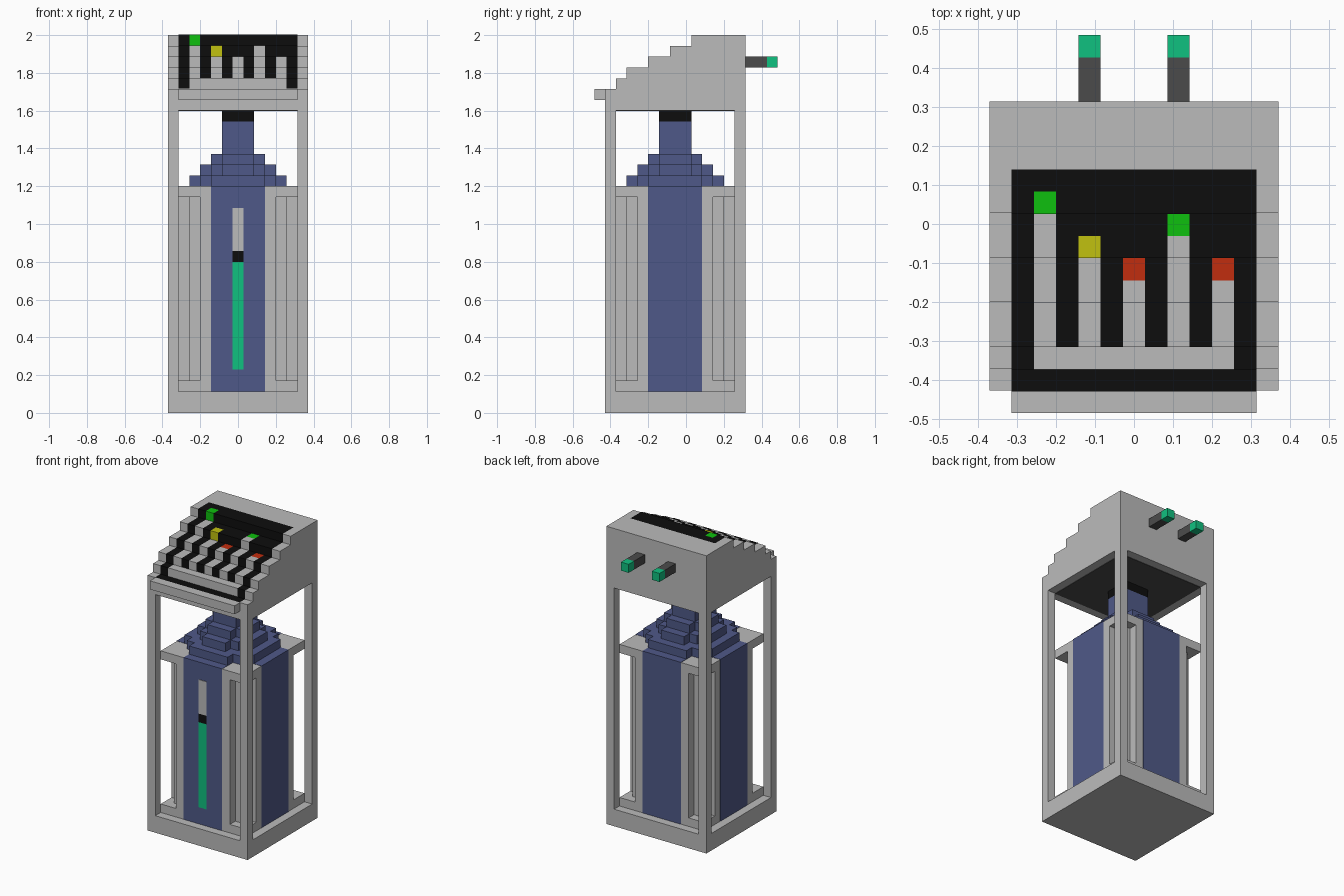
import bpy, bmesh, math
from mathutils import Vector

cube = bpy.data.objects.get("Cube")
if cube:
    bpy.data.objects.remove(cube, do_unlink=True)

U = 2 / 35      # one block; all sizes below are in blocks
CY = -1         # y of the tank axis


def material(name, rgb):
    lin = [(c / 255 / 12.92) if c < 11 else ((c / 255 + 0.055) / 1.055) ** 2.4 for c in rgb]
    m = bpy.data.materials.new(name)
    m.use_nodes = True
    m.diffuse_color = (*lin, 1)
    bsdf = m.node_tree.nodes["Principled BSDF"]
    bsdf.inputs["Base Color"].default_value = (*lin, 1)
    bsdf.inputs["Roughness"].default_value = 0.8
    return m


GREY = material("light grey", (187, 187, 187))
DARK = material("dark grey", (75, 75, 75))
BLACK = material("black", (13, 13, 13))
BLUE = material("slate blue", (79, 89, 136))
TEAL = material("teal", (16, 193, 128))
GREEN = material("green", (14, 192, 14))
YELLOW = material("yellow", (193, 193, 16))
RED = material("red", (193, 45, 14))


def finish(name, bm, mats, fix=True):
    if fix:
        bmesh.ops.recalc_face_normals(bm, faces=bm.faces)
    bmesh.ops.scale(bm, vec=(U, U, U), verts=bm.verts)
    me = bpy.data.meshes.new(name)
    bm.to_mesh(me)
    bm.free()
    for m in mats:
        me.materials.append(m)
    ob = bpy.data.objects.new(name, me)
    bpy.context.collection.objects.link(ob)
    return ob


def prism(name, pts, direction, mat):
    """Extrude a closed 3D outline along a direction."""
    bm = bmesh.new()
    face = bm.faces.new([bm.verts.new(p) for p in pts])
    ext = bmesh.ops.extrude_face_region(bm, geom=[face], use_keep_orig=True)
    moved = [g for g in ext["geom"] if isinstance(g, bmesh.types.BMVert)]
    bmesh.ops.translate(bm, vec=Vector(direction), verts=moved)
    return finish(name, bm, [mat])


def box(name, x, y, z, mat):
    pts = [(x[0], y[0], z[0]), (x[1], y[0], z[0]), (x[1], y[1], z[0]), (x[0], y[1], z[0])]
    return prism(name, pts, (0, 0, z[1] - z[0]), mat)


def stepped_disc(name, r, z0, z1, mat):
    """Round slab with a blocky, stair-stepped outline."""
    quarter = []
    for k in range(int(r) + 1):
        w = int(math.sqrt(r * r - k * k)) + 0.5
        if quarter and quarter[-1][0] == w:
            quarter.pop()
        elif k:
            quarter.append((w, k - 0.5))
        quarter.append((w, k + 0.5))
    back = quarter[::-1]
    ring = (quarter + [(-x, y) for x, y in back]
            + [(-x, -y) for x, y in quarter] + [(x, -y) for x, y in back])
    prism(name, [(x, y + CY, z0) for x, y in ring], (0, 0, z1 - z0), mat)


# Base and four corner posts
box("base", (-6.5, 6.5), (-7.5, 5.5), (0, 2), GREY)
for sx, side in ((-1, "right"), (1, "left")):
    for y, end in ((-7.5, "front"), (4.5, "back")):
        box(f"{end}_{side}_post", sorted((sx * 5.5, sx * 6.5)), (y, y + 1), (2, 28), GREY)

# Tank: square end plates, stepped core, blue wall panels on all four sides
box("tank_bottom_plate", (-5.5, 5.5), (CY - 5.5, CY + 5.5), (2, 3), GREY)
box("tank_top_plate", (-5.5, 5.5), (CY - 5.5, CY + 5.5), (20, 21), GREY)
stepped_disc("tank_core", 5.85, 3, 20, GREY)
box("tank_front_back_panel", (-2.5, 2.5), (CY - 5.53, CY + 5.53), (2, 21.03), BLUE)
box("tank_side_panel", (-5.53, 5.53), (CY - 2.5, CY + 2.5), (2, 21.03), BLUE)

# Shoulder tiers, neck and cap
for i, r in enumerate((4.5, 3.5, 2.5)):
    stepped_disc(f"shoulder_tier_{i + 1}", r, 21 + i, 22 + i, BLUE)
stepped_disc("neck", 1.5, 24, 27, BLUE)
stepped_disc("neck_cap", 1.5, 27, 28, BLACK)

# Level gauge on the tank front
for part, z0, z1, mat in (("fill", 4, 14, TEAL), ("marker", 14, 15, BLACK), ("empty", 15, 19, GREY)):
    box(f"gauge_{part}", (-0.5, 0.5), (CY - 5.6, CY - 5.5), (z0, z1), mat)

# Head: full-width stepped block, with a front lip and a dark ceiling
STEPS = [(-7.5, 30), (-6.5, 31), (-5.5, 32), (-3.5, 33), (-1.5, 34), (0.5, 35)]
profile = [(5.5, 28), (-7.5, 28)]
for i, (y, z) in enumerate(STEPS):
    y_end = STEPS[i + 1][0] if i + 1 < len(STEPS) else 5.5
    profile += [(y, z), (y_end, z)]
prism("head", [(-6.5, y, z) for y, z in profile], (13, 0, 0), GREY)
box("front_lip", (-5.5, 5.5), (-8.5, -7.5), (29, 30), GREY)
box("head_ceiling", (-5.5, 5.5), (-6.5, 4.5), (27.95, 28), DARK)

# Control panel skin: black steps with grey slider bars and coloured tips
PANEL = [BLACK, GREY, GREEN, YELLOW, RED]
SLIDERS = {-4: (1, 2), -2: (-1, 3), 0: (-2, 4), 2: (0, 2), 4: (-2, 4)}  # column: (tip row, colour)


def cell_colour(col, row):
    if row == -6 and abs(col) <= 4:
        return 1
    if col in SLIDERS and row > -6:
        tip, colour = SLIDERS[col]
        return 1 if row < tip else colour if row == tip else 0
    return 0


def height(y):
    return max(z for start, z in STEPS if y > start)


bm = bmesh.new()
LIFT = 0.04
for col in range(-5, 6):
    x0, x1 = col - 0.5, col + 0.5
    for row in range(-7, 3):
        y0, y1 = row - 0.5 - LIFT, row + 0.5 - LIFT
        z = height(row) + LIFT
        quads = [[(x0, y0, z), (x1, y0, z), (x1, y1, z), (x0, y1, z)]]
        if row > -7 and height(row - 1) < height(row):
            quads.append([(x0, y0, z - 1), (x1, y0, z - 1), (x1, y0, z), (x0, y0, z)])
        for q in quads:
            bm.faces.new([bm.verts.new(p) for p in q]).material_index = cell_colour(col, row)
bmesh.ops.remove_doubles(bm, verts=bm.verts, dist=0.001)
finish("control_panel", bm, PANEL, fix=False)

# Two connectors on the back of the head
for x, side in ((-2, "right"), (2, "left")):
    box(f"{side}_connector", (x - 0.5, x + 0.5), (5.5, 7.5), (32, 33), DARK)
    box(f"{side}_connector_tip", (x - 0.5, x + 0.5), (7.5, 8.5), (32, 33), TEAL)
